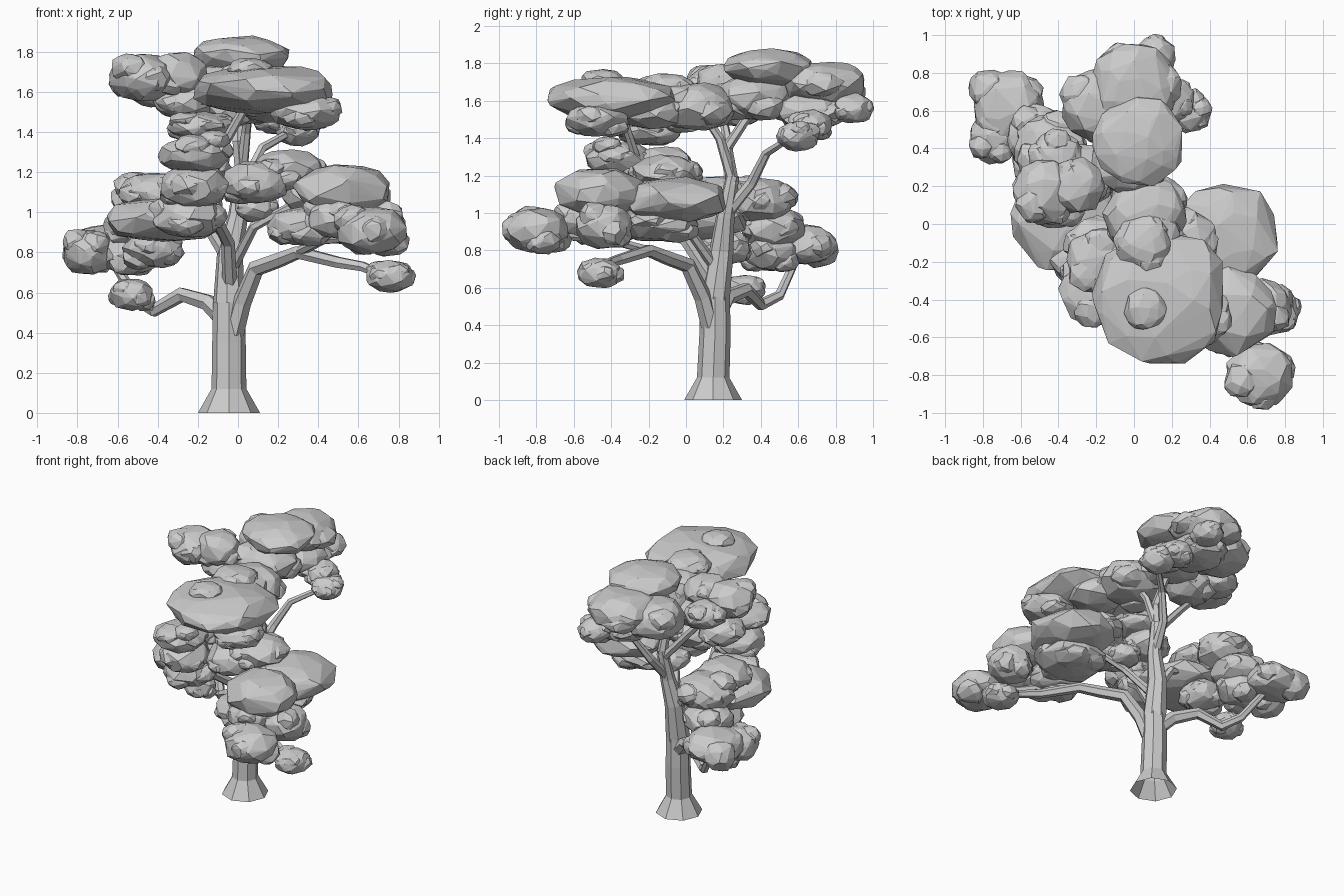
import bpy
import bmesh
import math
import random
from mathutils import Vector

random.seed(4)

# Remove the default cube
default_cube = bpy.data.objects.get("Cube")
if default_cube:
    bpy.data.objects.remove(default_cube, do_unlink=True)

# One plain grey for the whole tree
grey = bpy.data.materials.new("plain_grey")
grey.use_nodes = True
colour = (0.6, 0.6, 0.6, 1)
grey.diffuse_color = colour
grey.node_tree.nodes["Principled BSDF"].inputs["Base Color"].default_value = colour


def add_mesh(name, mesh):
    """Link a mesh to the scene as a named grey object."""
    obj = bpy.data.objects.new(name, mesh)
    mesh.materials.clear()
    mesh.materials.append(grey)
    bpy.context.scene.collection.objects.link(obj)
    return obj


def faceted_pad(bm, centre, radius, height, count):
    """Add an irregular chipped, slightly boxy ellipsoid, hulled from scattered points."""
    golden = math.pi * (3 - math.sqrt(5))
    turn = random.uniform(0, math.tau)
    verts = []
    for i in range(count):
        z = 1 - 2 * (i + 0.5) / count
        ring = (1 - z * z) ** 0.42
        angle = turn + i * golden + random.uniform(-0.4, 0.4)
        size = random.uniform(0.94, 1.07)
        offset = Vector((ring * math.cos(angle) * radius,
                         ring * math.sin(angle) * radius,
                         z * height))
        verts.append(bm.verts.new(centre + offset * size))
    hull = bmesh.ops.convex_hull(bm, input=verts)
    unused = [v for v in hull["geom_interior"] if isinstance(v, bmesh.types.BMVert)]
    bmesh.ops.delete(bm, geom=unused, context="VERTS")


def foliage(name, x, y, z, radius, height, lobes=0):
    """Build a leaf pad, with optional smaller lobes breaking its surface."""
    bm = bmesh.new()
    centre = Vector((x, y, z))
    faceted_pad(bm, centre, radius, height, 60)
    start = random.uniform(0, math.tau)
    for i in range(lobes):
        angle = start + i * math.tau / lobes
        reach = radius * random.uniform(0.48, 0.58)
        lift = height * random.uniform(-0.5, 0.5)
        spot = centre + Vector((math.cos(angle) * reach, math.sin(angle) * reach, lift))
        faceted_pad(bm, spot, radius * 0.55, height * 0.62, 32)
    mesh = bpy.data.meshes.new(name)
    bm.to_mesh(mesh)
    bm.free()
    return add_mesh(name, mesh)


def limb(name, thick, thin, *points, sides=1):
    """Sweep a tapering faceted tube along a path."""
    curve = bpy.data.curves.new(name + "_path", "CURVE")
    curve.dimensions = "3D"
    curve.bevel_depth = 1
    curve.bevel_resolution = sides
    spline = curve.splines.new("POLY")
    spline.use_smooth = False
    spline.points.add(len(points) - 1)
    for i, (target, place) in enumerate(zip(spline.points, points)):
        target.co = (*place, 1)
        target.radius = thick + (thin - thick) * i / (len(points) - 1)
    path = bpy.data.objects.new(name + "_path", curve)
    bpy.context.scene.collection.objects.link(path)
    bpy.context.view_layer.update()
    evaluated = path.evaluated_get(bpy.context.evaluated_depsgraph_get())
    mesh = bpy.data.meshes.new_from_object(evaluated)
    bpy.data.objects.remove(path, do_unlink=True)
    mesh.name = name
    for face in mesh.polygons:
        face.use_smooth = False
    return add_mesh(name, mesh)


# Trunk with a flared foot
limb("trunk_foot", .155, .087, (-.045, .145, 0), (-.045, .145, .12), sides=2)
limb("trunk", .087, .08, (-.045, .145, .11), (-.045, .155, .35), (-.045, .155, .55), sides=2)
limb("upper_trunk", .08, .035, (-.045, .155, .54), (-.04, .19, .8), (0, .21, .98),
     (.02, .25, 1.2), sides=2)

# Main branches
limb("right_low_branch", .05, .022, (-.05, .17, .45), (-.15, .22, .55), (-.28, .32, .59),
     (-.42, .4, .51), (-.5, .5, .56), (-.64, .6, .78))
limb("right_low_twig", .02, .015, (-.4, .4, .51), (-.53, .31, .58))
limb("left_low_branch", .052, .022, (-.02, .13, .4), (.02, .09, .55), (.09, .01, .72),
     (.2, -.1, .76), (.3, -.2, .8), (.5, -.36, .75), (.62, -.42, .73), (.74, -.46, .68))
limb("left_front_branch", .025, .02, (.3, -.2, .8), (.42, -.42, .86), (.66, -.77, .88))
limb("front_branch", .038, .022, (-.04, .15, .62), (-.05, 0, .85), (-.1, -.14, .95),
     (-.12, -.25, 1.25), (.05, -.35, 1.55))
limb("left_mid_branch", .03, .02, (-.03, .15, .72), (.08, 0, .93), (.3, -.08, 1.05))
limb("right_mid_branch", .035, .02, (-.04, .18, .75), (-.15, .2, .92), (-.4, .2, 1))
limb("top_branch", .035, .02, (.02, .25, 1.15), (0, .22, 1.35), (0, .32, 1.5), (0, .5, 1.7))
limb("centre_branch", .03, .02, (.02, .24, 1.2), (.04, .18, 1.4), (.06, .08, 1.55))
limb("back_branch", .035, .018, (0, .22, 1), (.04, .35, 1.16), (.12, .43, 1.32), (.28, .57, 1.41))
limb("right_high_branch", .03, .02, (0, .24, 1.15), (-.22, .22, 1.4), (-.42, .18, 1.6))

# Crown pads at the front
foliage("front_crown", .14, -.39, 1.61, .36, .12)
foliage("front_crown_tuft", .06, -.45, 1.71, .11, .06)
foliage("front_crown_under", .34, -.48, 1.5, .17, .09, lobes=4)
foliage("front_crown_inner", .17, -.2, 1.54, .18, .09, lobes=3)
foliage("centre_crown", .06, .05, 1.57, .22, .13, lobes=4)
foliage("centre_crown_cap", .05, -.1, 1.67, .15, .08, lobes=3)

# Crown pads at the back
foliage("back_crown", .02, .44, 1.78, .24, .1)
foliage("back_crown_lower", -.02, .36, 1.62, .21, .12, lobes=4)
foliage("back_crown_rear", 0, .73, 1.69, .23, .12, lobes=3)
foliage("back_crown_side", -.19, .63, 1.63, .2, .13, lobes=3)
foliage("back_crown_tip", .11, .89, 1.56, .11, .08, lobes=3)
foliage("back_crown_under", .03, .67, 1.54, .19, .1, lobes=5)
foliage("back_small_pad", .3, .6, 1.41, .11, .08, lobes=6)
foliage("back_small_neighbour", .2, .66, 1.47, .12, .08, lobes=5)

# Crown pads on the right
foliage("right_crown", -.47, .17, 1.67, .17, .12, lobes=5)
foliage("right_crown_inner", -.3, .2, 1.69, .15, .11, lobes=3)
foliage("right_crown_under", -.26, .26, 1.56, .16, .1, lobes=4)
foliage("right_crown_rear", -.41, .36, 1.61, .14, .09, lobes=4)

# Middle pads on the right front
foliage("right_step_high", -.19, -.2, 1.43, .17, .07, lobes=5)
foliage("right_step_middle", -.21, -.36, 1.29, .18, .09, lobes=4)
foliage("right_step_inner", -.2, -.12, 1.26, .16, .1, lobes=4)
foliage("right_step_tuft", -.12, -.42, 1.36, .08, .05)
foliage("right_step_low", -.22, -.3, 1.13, .17, .11, lobes=4)
foliage("right_step_base", -.25, -.2, .98, .18, .11, lobes=4)

# Middle pads on the right back
foliage("right_wide_pad", -.37, .04, .96, .29, .11)
foliage("right_wide_cap", -.42, .16, 1.1, .18, .1, lobes=4)
foliage("right_wide_pad_rear", -.44, .4, 1.07, .19, .12, lobes=5)
foliage("right_wide_pad_under", -.42, .2, .82, .15, .1, lobes=5)
foliage("right_wide_pad_side", -.5, .46, .92, .17, .11, lobes=4)

# Low pads on the far right
foliage("far_right_pad", -.66, .62, .83, .19, .11, lobes=4)
foliage("far_right_front", -.75, .45, .8, .13, .11, lobes=4)
foliage("far_right_rear", -.77, .71, .81, .11, .1)
foliage("far_right_inner", -.53, .45, .79, .15, .1, lobes=4)
foliage("low_right_pad", -.53, .31, .59, .11, .08, lobes=5)

# Middle pads on the left
foliage("left_wide_pad", .49, -.06, 1.07, .28, .12)
foliage("left_wide_cap", .25, -.1, 1.21, .19, .1, lobes=4)
foliage("left_wide_under", .42, -.15, .94, .23, .09, lobes=5)
foliage("left_front_pad", .52, -.46, 1.11, .24, .13)
foliage("left_front_outer", .69, -.44, .93, .15, .12, lobes=5)
foliage("left_front_inner", .34, -.42, .93, .19, .1, lobes=4)
foliage("left_front_edge", .48, -.56, .97, .14, .1, lobes=3)
foliage("centre_low_pad", .09, -.2, 1.15, .17, .11, lobes=4)
foliage("centre_low_tuft", .09, .02, 1.02, .11, .07, lobes=3)

# Low pads at the front left corner
foliage("corner_pad", .66, -.8, .91, .18, .12, lobes=4)
foliage("corner_drop", .76, -.46, .68, .12, .08, lobes=5)
